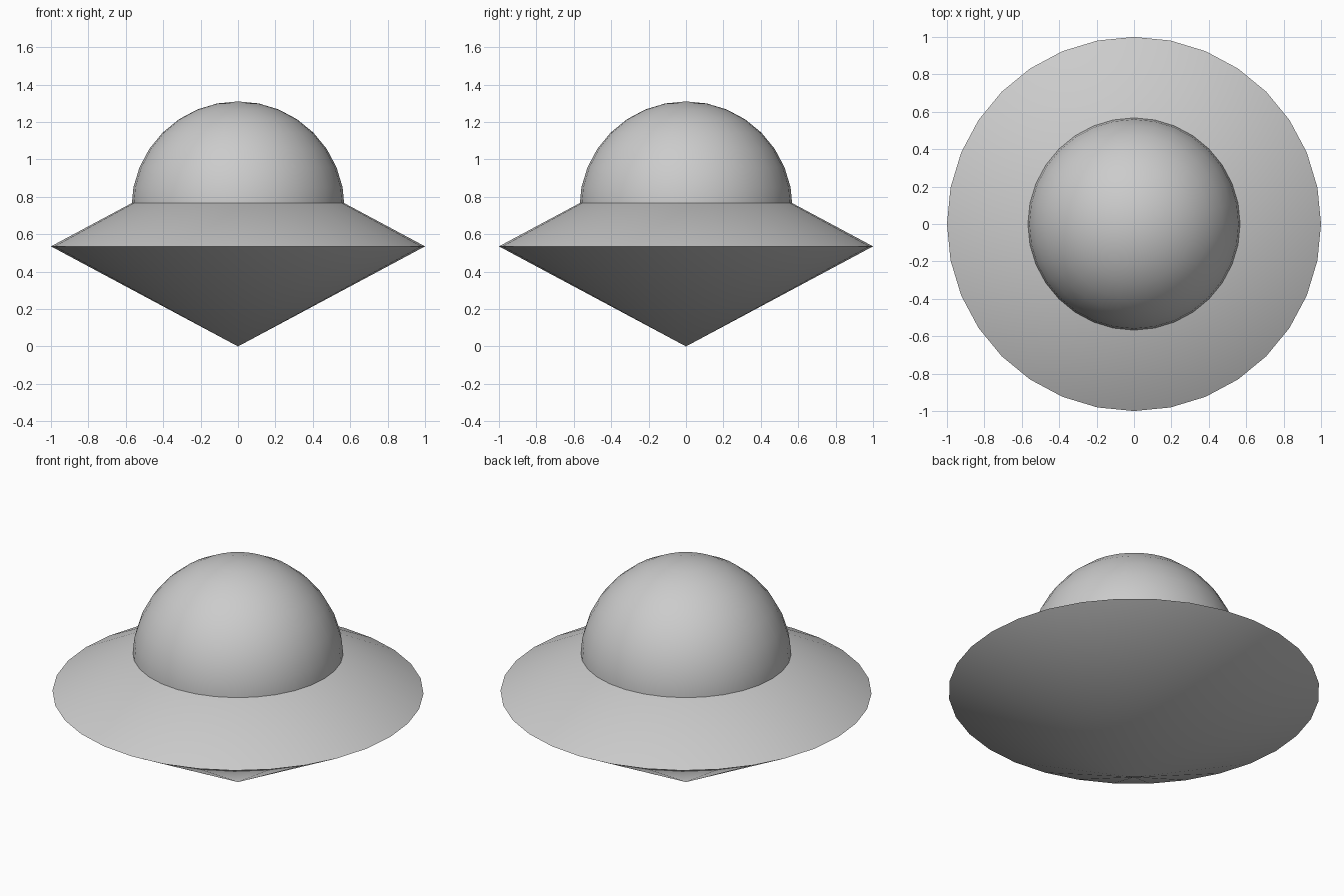
import bpy
from math import pi, radians

SIDES = 32
RIM_RADIUS = 1.0
RIM_HEIGHT = 0.535
DOME_RADIUS = 0.57
DOME_HEIGHT = 0.74

cube = bpy.data.objects.get("Cube")
if cube:
    bpy.data.objects.remove(cube, do_unlink=True)

# Single plain hull colour
hull_grey = bpy.data.materials.new("hull_grey")
hull_grey.use_nodes = True
colour = (0.6, 0.6, 0.6, 1)
hull_grey.diffuse_color = colour
hull_grey.node_tree.nodes["Principled BSDF"].inputs["Base Color"].default_value = colour


def finish(name):
    """Name, colour and smooth the part just added."""
    part = bpy.context.object
    part.name = part.data.name = name
    part.data.materials.append(hull_grey)
    bpy.ops.object.shade_smooth_by_angle(angle=radians(30))


def add_hull_cone(name, centre_z, tilt):
    """Open cone whose rim lies on the widest line of the saucer."""
    bpy.ops.mesh.primitive_cone_add(
        vertices=SIDES, radius1=RIM_RADIUS, depth=RIM_HEIGHT,
        end_fill_type='NOTHING', location=(0, 0, centre_z), rotation=(tilt, 0, 0))
    finish(name)


# Saucer: two cones meeting rim to rim
add_hull_cone("lower_hull", RIM_HEIGHT / 2, pi)
add_hull_cone("upper_hull", RIM_HEIGHT * 1.5, 0)

# Round cabin set into the top of the saucer
bpy.ops.mesh.primitive_uv_sphere_add(
    segments=SIDES, ring_count=SIDES // 2, radius=DOME_RADIUS,
    location=(0, 0, DOME_HEIGHT))
finish("dome")
